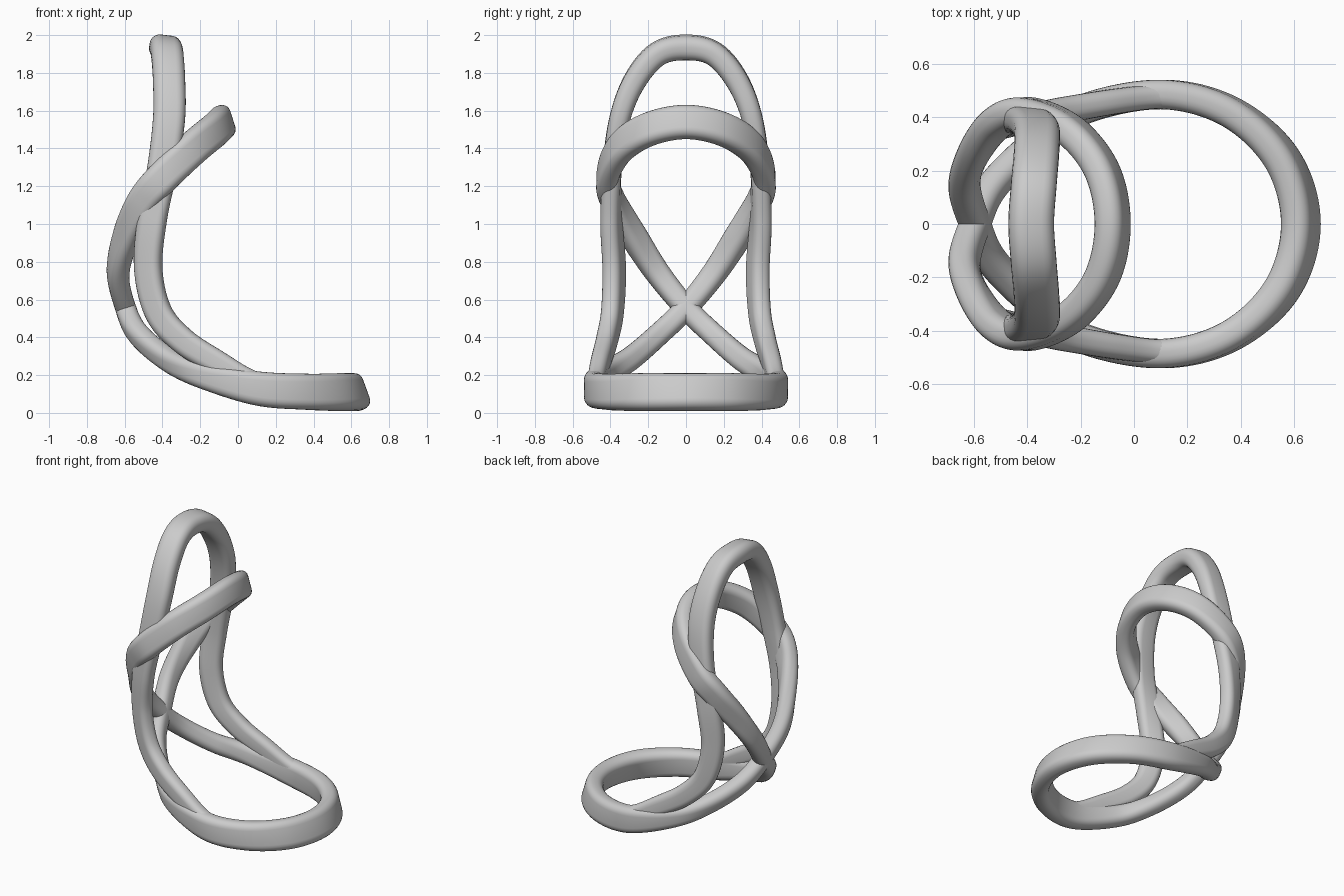
import bpy, bmesh, math
from mathutils import Vector

cube = bpy.data.objects.get("Cube")
if cube:
    bpy.data.objects.remove(cube)

grey = bpy.data.materials.new("light_grey")
grey.use_nodes = True
colour = (0.6, 0.6, 0.6, 1)
grey.diffuse_color = colour
grey.node_tree.nodes["Principled BSDF"].inputs["Base Color"].default_value = colour

STEPS = 12
CORNER = 5


def mirror(key):
    x, y, z, nx, ny, nz, w, t = key
    return (x, -y, z, nx, -ny, nz, w, t)


def spline(keys, closed):
    """Smooth curve through keys of position, outward normal, width, thickness."""
    n = len(keys)
    pick = (lambda i: keys[i % n]) if closed else (lambda i: keys[min(max(i, 0), n - 1)])
    out = []
    for i in range(n if closed else n - 1):
        a, b, c, d = (pick(i + k) for k in (-1, 0, 1, 2))
        for s in range(STEPS):
            u = s / STEPS
            out.append([0.5 * (2 * q + (r - p) * u + (2 * p - 5 * q + 4 * r - v) * u ** 2
                               + (3 * q - p - 3 * r + v) * u ** 3)
                        for p, q, r, v in zip(a, b, c, d)])
    if not closed:
        out.append(list(keys[-1]))
    return out


def rounded_section(w, t):
    """Rounded rectangle, w across and t deep."""
    rad = 0.42 * min(w, t)
    points = []
    for quarter, (sx, sy) in enumerate(((1, 1), (-1, 1), (-1, -1), (1, -1))):
        for k in range(CORNER + 1):
            ang = (quarter + k / CORNER) * math.pi / 2
            points.append((sx * (w / 2 - rad) + rad * math.cos(ang),
                           sy * (t / 2 - rad) + rad * math.sin(ang)))
    return points


def sweep(name, keys, closed):
    path = spline(keys, closed)
    n = len(path)
    bm = bmesh.new()
    rings = []
    for i, p in enumerate(path):
        before = path[(i - 1) % n] if closed else path[max(i - 1, 0)]
        after = path[(i + 1) % n] if closed else path[min(i + 1, n - 1)]
        tangent = (Vector(after[:3]) - Vector(before[:3])).normalized()
        normal = Vector(p[3:6])
        normal = (normal - tangent * normal.dot(tangent)).normalized()
        side = tangent.cross(normal)
        rings.append([bm.verts.new(Vector(p[:3]) + side * u + normal * v)
                      for u, v in rounded_section(p[6], p[7])])
    m = len(rings[0])
    for i in range(n if closed else n - 1):
        a, b = rings[i], rings[(i + 1) % n]
        for k in range(m):
            j = (k + 1) % m
            bm.faces.new((a[k], a[j], b[j], b[k]))
    if not closed:
        bm.faces.new(rings[0])
        bm.faces.new(rings[-1])
    bmesh.ops.recalc_face_normals(bm, faces=bm.faces)
    mesh = bpy.data.meshes.new(name)
    bm.to_mesh(mesh)
    bm.free()
    mesh.materials.append(grey)
    obj = bpy.data.objects.new(name, mesh)
    bpy.context.collection.objects.link(obj)
    bpy.ops.object.select_all(action='DESELECT')
    obj.select_set(True)
    bpy.context.view_layer.objects.active = obj
    bpy.ops.object.shade_smooth_by_angle(angle=math.radians(40))
    return obj


# Base ring, from the middle of its front round the left side towards the crossing
base = [
    (.625, 0, .11, .94, 0, .34, .2, .115),
    (.555, .243, .11, .85, .48, .25, .2, .115),
    (.36, .42, .112, .5, .87, .1, .19, .112),
    (.1, .485, .13, 0, 1, 0, .18, .11),
    (-.2, .425, .205, -.2, .95, -.15, .14, .11),
    (-.38, .29, .29, -.5, .75, -.4, .125, .11),
    (-.53, .14, .42, -.85, .4, -.35, .12, .11),
]
crossing = (-.595, 0, .555, -.96, 0, -.25, .12, .11)

# Hood, from the crossing up the left side to the middle of its front
hood = [
    (-.635, .15, .74, -.9, .35, 0, .13, .11),
    (-.59, .28, .94, -.65, .75, 0, .15, .11),
    (-.505, .385, 1.12, -.25, .97, 0, .165, .11),
    (-.4, .418, 1.245, 0, 1, 0, .175, .11),
    (-.24, .35, 1.4, .4, .9, .1, .18, .11),
    (-.12, .2, 1.5, .8, .5, .25, .18, .11),
    (-.08, 0, 1.54, .95, 0, .3, .18, .11),
]

# One continuous figure-of-eight: base, crossing, hood and back again
half = base + [crossing] + [mirror(k) for k in hood]
sweep("figure_eight_frame", half + [mirror(k) for k in reversed(half[1:-1])], True)

# Arched back: inverted U whose feet run into the base ring
arch = [
    (.2, .48, .125, 0, 1, 0, .12, .09),
    (.05, .475, .17, 0, 1, 0, .13, .09),
    (-.1, .455, .26, -.1, 1, 0, .13, .095),
    (-.29, .42, .38, -.25, .95, 0, .14, .1),
    (-.42, .39, .53, -.35, .9, 0, .145, .1),
    (-.475, .38, .76, -.4, .9, 0, .15, .1),
    (-.455, .395, 1.02, -.25, .95, 0, .155, .1),
    (-.4, .39, 1.3, 0, 1, 0, .16, .1),
    (-.365, .35, 1.56, 0, 1, .1, .17, .11),
    (-.365, .27, 1.76, .05, .8, .5, .17, .12),
    (-.375, .15, 1.9, .1, .4, .9, .17, .125),
    (-.385, 0, 1.935, .12, 0, 1, .17, .13),
]
sweep("back_arch", arch + [mirror(k) for k in reversed(arch[:-1])], False)
